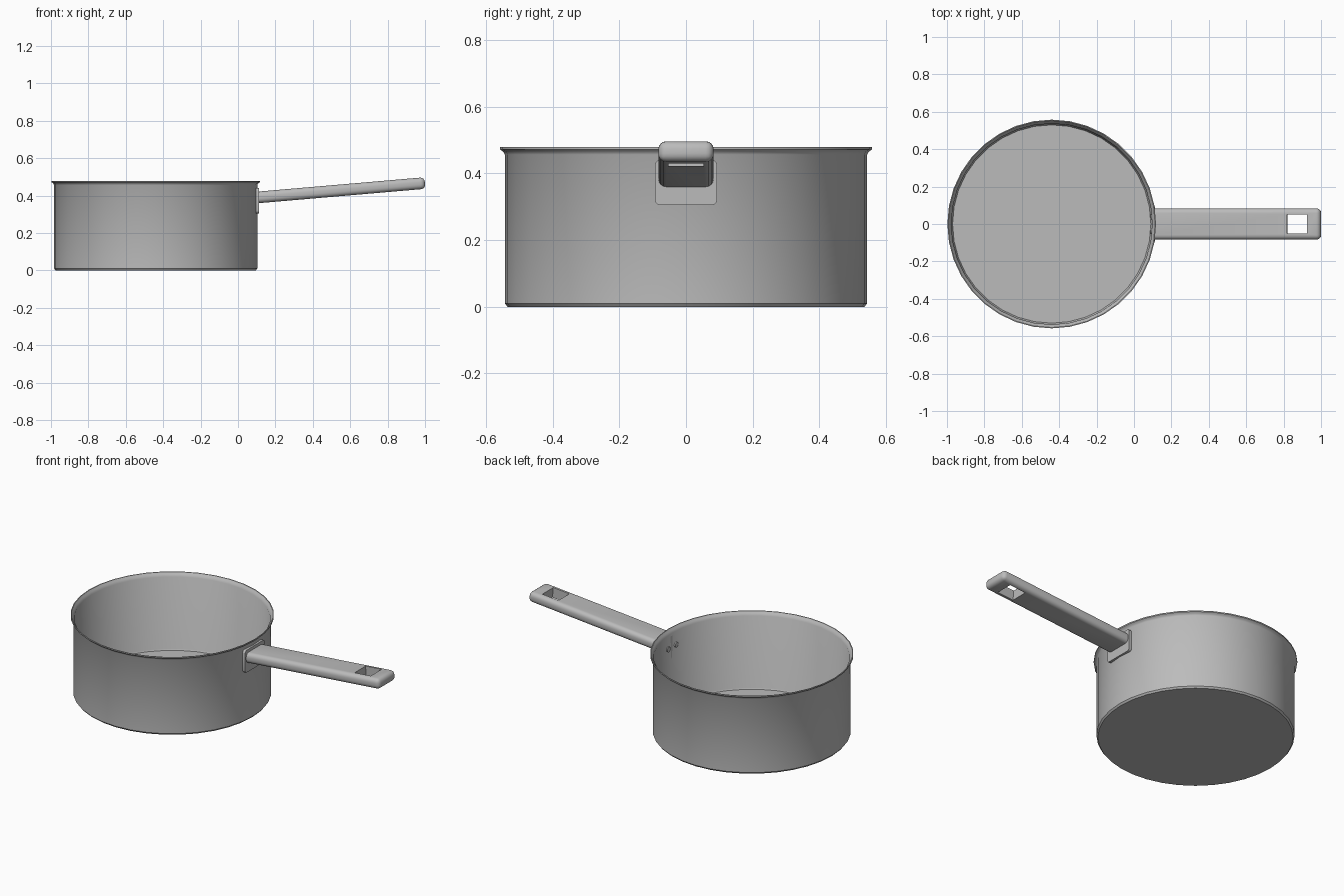
import bpy, bmesh, math
from mathutils import Matrix, Vector

if "Cube" in bpy.data.objects:
    bpy.data.objects.remove(bpy.data.objects["Cube"], do_unlink=True)

steel = bpy.data.materials.new("brushed_steel")
steel.use_nodes = True
colour = (0.5, 0.5, 0.5, 1)
steel.diffuse_color = colour
steel.node_tree.nodes["Principled BSDF"].inputs["Base Color"].default_value = colour


def finish(bm, name, matrix=Matrix(), smooth=True):
    bmesh.ops.recalc_face_normals(bm, faces=bm.faces)
    mesh = bpy.data.meshes.new(name)
    bm.to_mesh(mesh)
    bm.free()
    mesh.materials.append(steel)
    ob = bpy.data.objects.new(name, mesh)
    bpy.context.collection.objects.link(ob)
    ob.matrix_world = matrix
    bpy.ops.object.select_all(action='DESELECT')
    ob.select_set(True)
    bpy.context.view_layer.objects.active = ob
    if smooth:
        bpy.ops.object.shade_smooth_by_angle(angle=math.radians(35))
    return ob


def box(low, high):
    low, high = Vector(low), Vector(high)
    bm = bmesh.new()
    bmesh.ops.create_cube(bm, size=1)
    bmesh.ops.scale(bm, vec=high - low, verts=bm.verts)
    bmesh.ops.translate(bm, vec=(low + high) / 2, verts=bm.verts)
    return bm


def round_edges(bm, rule, radius, segments):
    edges = [e for e in bm.edges if rule(e.verts[0].co, e.verts[1].co)]
    bmesh.ops.bevel(bm, geom=edges, offset=radius, segments=segments,
                    profile=0.5, affect='EDGES')


# Pan body: thin wall, flared rim and flat floor, turned around its axis
profile = [(0, 0), (0.535, 0), (0.543, 0.01), (0.543, 0.456), (0.548, 0.465),
           (0.558, 0.472), (0.558, 0.479), (0.553, 0.479), (0.545, 0.468),
           (0.537, 0.456), (0.535, 0.022), (0.53, 0.014), (0, 0.014)]
bm = bmesh.new()
verts = [bm.verts.new((r, 0, z)) for r, z in profile]
edges = [bm.edges.new(pair) for pair in zip(verts, verts[1:])]
bmesh.ops.spin(bm, geom=verts + edges, cent=(0, 0, 0), axis=(0, 0, 1),
               angle=math.tau, steps=36)
bmesh.ops.remove_doubles(bm, verts=bm.verts, dist=0.0005)
finish(bm, "pan_body", Matrix.Translation((-0.44, 0, 0)))

# Mounting plate between the wall and the handle
bm = box((0.096, -0.093, 0.305), (0.113, 0.093, 0.44))
round_edges(bm, lambda a, b: abs(a.x - b.x) > 0.01, 0.015, 3)
finish(bm, "mounting_plate")

# Handle: rounded bar rising gently away from the pan
length = 0.898
tilt = Matrix.Translation((0.105, 0, 0.39)) @ Matrix.Rotation(-math.atan2(0.077, 0.895), 4, 'Y')
bm = box((0, -0.083, -0.031), (length, 0.083, 0.031))
round_edges(bm, lambda a, b: max(a.x, b.x) > 0.1, 0.024, 4)
handle = finish(bm, "handle", tilt, smooth=False)

# Hanging hole cut through the handle
cutter = finish(box((0.717, -0.052, -0.1), (0.825, 0.052, 0.1)),
                "hole_cutter", tilt, smooth=False)
cutter.hide_render = True
bpy.context.view_layer.update()
cut = handle.modifiers.new("hanging_hole", 'BOOLEAN')
cut.object = cutter
cut.operation = 'DIFFERENCE'
cut.solver = 'EXACT'
bpy.ops.object.select_all(action='DESELECT')
handle.select_set(True)
bpy.context.view_layer.objects.active = handle
bpy.ops.object.modifier_apply(modifier=cut.name)
bpy.data.objects.remove(cutter, do_unlink=True)
bpy.ops.object.shade_smooth_by_angle(angle=math.radians(35))

# Two rivet heads on the inside wall
for side, y in (("left", 0.038), ("right", -0.038)):
    bm = bmesh.new()
    bmesh.ops.create_cone(bm, cap_ends=True, segments=16, radius1=0.016,
                          radius2=0.016, depth=0.01)
    finish(bm, "rivet_" + side, Matrix.Translation((0.092, y, 0.375))
           @ Matrix.Rotation(math.pi / 2, 4, 'Y'))
